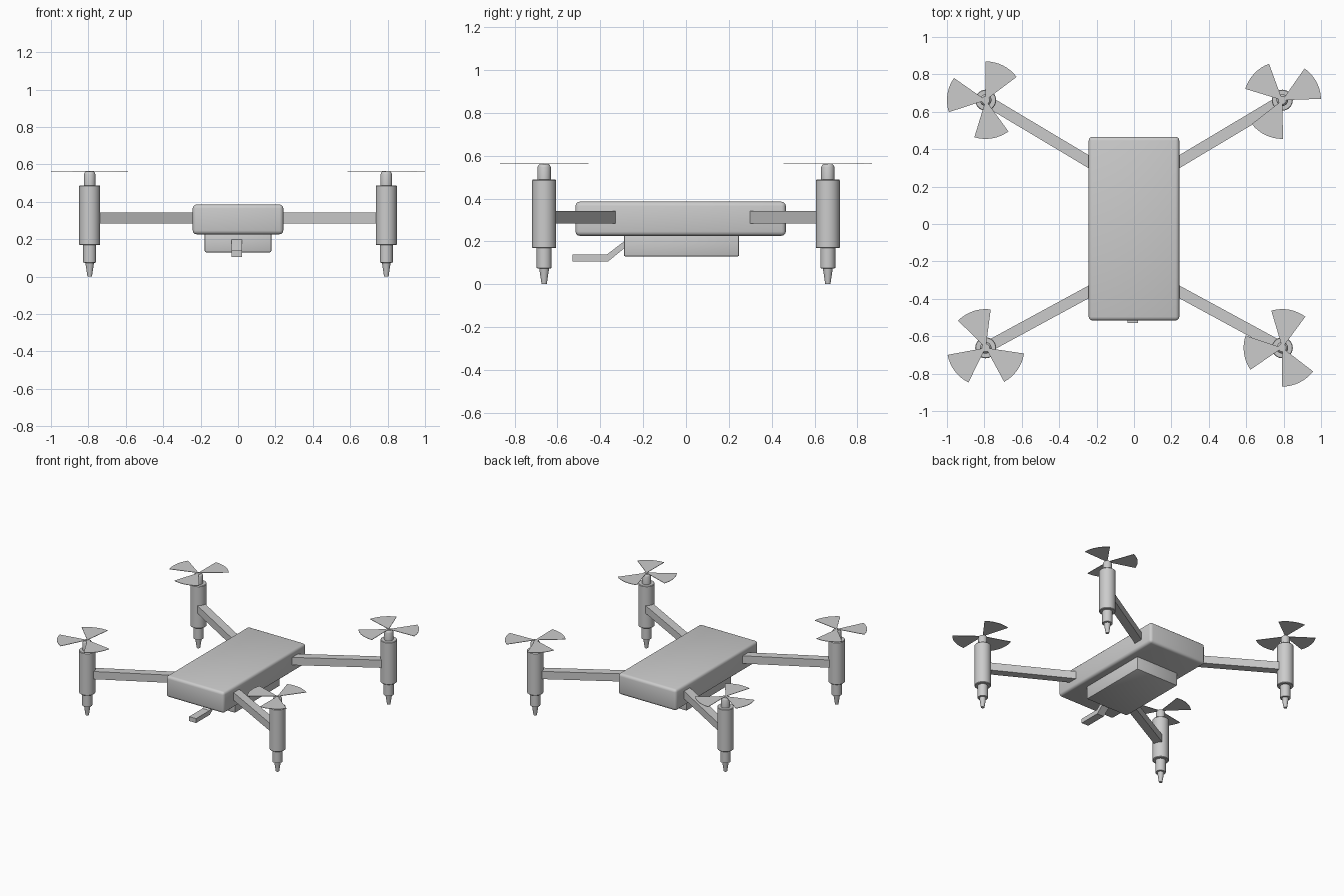
import bpy, bmesh, math
from mathutils import Matrix, Vector

if "Cube" in bpy.data.objects:
    bpy.data.objects.remove(bpy.data.objects["Cube"])


def make_object(name, bm, loc=(0, 0, 0), smooth=False):
    bmesh.ops.recalc_face_normals(bm, faces=bm.faces)
    mesh = bpy.data.meshes.new(name)
    bm.to_mesh(mesh)
    bm.free()
    ob = bpy.data.objects.new(name, mesh)
    ob.location = loc
    bpy.context.collection.objects.link(ob)
    if smooth:
        bpy.ops.object.select_all(action='DESELECT')
        ob.select_set(True)
        bpy.context.view_layer.objects.active = ob
        bpy.ops.object.shade_smooth_by_angle(angle=math.radians(35))
    return ob


def box(name, lo, hi, bevel=0.0, segments=3):
    lo, hi = Vector(lo), Vector(hi)
    bm = bmesh.new()
    bmesh.ops.create_cube(bm, size=1, matrix=Matrix.Diagonal((*(hi - lo), 1)))
    if bevel:
        bmesh.ops.bevel(bm, geom=bm.edges[:], offset=bevel, segments=segments,
                        profile=0.5, affect='EDGES')
    return make_object(name, bm, (lo + hi) / 2, smooth=bool(bevel))


def prism(name, points, axis, loc=(0, 0, 0)):
    """Closed outline extruded along an axis vector."""
    bm = bmesh.new()
    face = bm.faces.new([bm.verts.new(p) for p in points])
    ext = bmesh.ops.extrude_face_region(bm, geom=[face])
    bmesh.ops.translate(bm, vec=axis,
                        verts=[v for v in ext['geom'] if isinstance(v, bmesh.types.BMVert)])
    return make_object(name, bm, loc)


def lathe(name, profile, loc, sides=32):
    bm = bmesh.new()
    verts = [bm.verts.new((r, 0, z)) for r, z in profile]
    edges = [bm.edges.new(pair) for pair in zip(verts, verts[1:])]
    bmesh.ops.spin(bm, geom=verts + edges, axis=(0, 0, 1), cent=(0, 0, 0),
                   angle=math.tau, steps=sides)
    bmesh.ops.remove_doubles(bm, verts=bm.verts, dist=1e-5)
    return make_object(name, bm, loc, smooth=True)


# Main body and underslung battery
box("body", (-0.242, -0.516, 0.226), (0.242, 0.466, 0.385), 0.02)
box("battery", (-0.178, -0.29, 0.129), (0.178, 0.248, 0.24), 0.008, 2)

# Bent sensor bracket below the nose
bracket = [(-0.53, 0.105), (-0.365, 0.105), (-0.285, 0.17),
           (-0.27, 0.17), (-0.27, 0.203), (-0.285, 0.203), (-0.37, 0.138), (-0.53, 0.138)]
prism("sensor_bracket", [(-0.036, y, z) for y, z in bracket], (0.058, 0, 0))

# Motor pod outline: foot tip, lower collar, barrel, hub
POD = [(0, 0), (0.012, 0), (0.023, 0.073), (0.035, 0.075), (0.035, 0.168),
       (0.052, 0.168), (0.056, 0.172), (0.056, 0.484), (0.053, 0.488), (0.031, 0.488),
       (0.031, 0.546), (0.027, 0.556), (0.021, 0.561), (0, 0.561)]


def propeller(name, loc, start, radius=0.207, width=53, spacing=108, thick=0.003):
    bm = bmesh.new()
    for i in range(3):
        outline = [(0, 0)]
        for k in range(9):
            a = math.radians(start + spacing * i + width * k / 8)
            outline.append((radius * math.cos(a), radius * math.sin(a)))
        low = [bm.verts.new((x, y, 0)) for x, y in outline]
        top = [bm.verts.new((x, y, thick)) for x, y in outline]
        bm.faces.new(low[::-1])
        bm.faces.new(top)
        n = len(outline)
        for j in range(n):
            m = (j + 1) % n
            bm.faces.new((low[j], low[m], top[m], top[j]))
    make_object(name, bm, loc)


# Arm, motor pod and propeller at each corner
CORNERS = {"front_left": (-1, -1, 82.5), "front_right": (1, -1, 53.5),
           "back_left": (-1, 1, 37), "back_right": (1, 1, 2)}
for label, (sx, sy, start) in CORNERS.items():
    hub = Vector((0.793 * sx, 0.662 * sy, 0))
    lathe(label + "_motor_pod", POD, hub)
    propeller(label + "_propeller", hub + Vector((0, 0, 0.561)), start)
    inner = Vector((0.2 * sx, 0.308 if sy > 0 else -0.34, 0))
    along = (hub - inner).normalized()
    side = Vector((-along.y, along.x, 0)) * 0.03
    lift = Vector((0, 0, 0.284))
    prism(label + "_arm", [inner - side + lift, hub - side + lift,
                           hub + side + lift, inner + side + lift], (0, 0, 0.058))
